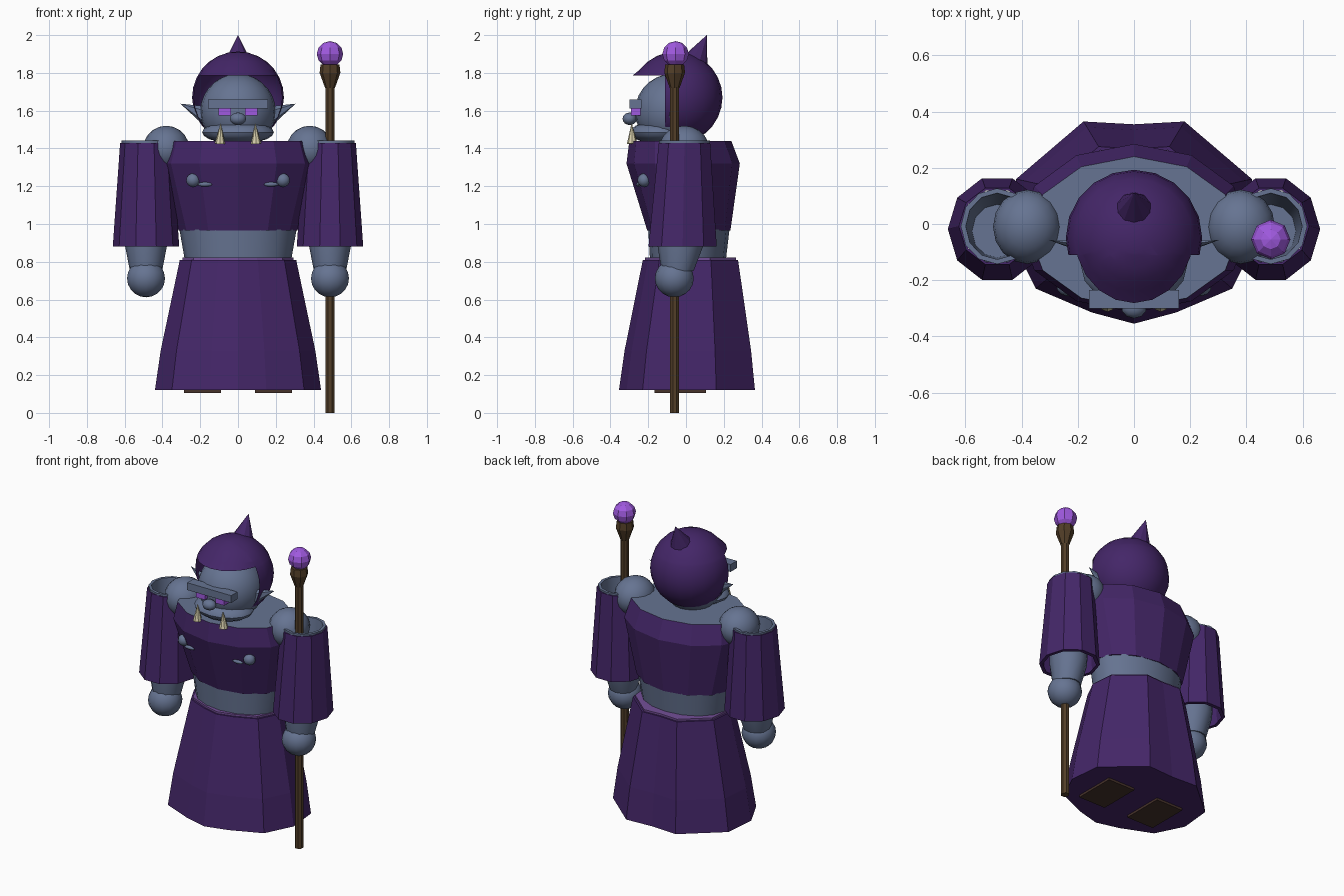
import bpy, bmesh, math
from mathutils import Vector, Matrix

if "Cube" in bpy.data.objects:
    bpy.data.objects.remove(bpy.data.objects["Cube"])


def material(name, rgb):
    lin = [((c / 255 + 0.055) / 1.055) ** 2.4 for c in rgb] + [1.0]
    m = bpy.data.materials.new(name)
    m.use_nodes = True
    m.diffuse_color = lin
    m.node_tree.nodes["Principled BSDF"].inputs["Base Color"].default_value = lin
    return m


skin = material("slate blue skin", (102, 116, 146))
cloth = material("deep purple cloth", (68, 38, 104))
sash = material("light purple sash", (116, 80, 152))
glow = material("glowing violet", (160, 90, 224))
wood = material("dark wood", (82, 62, 40))
ivory = material("ivory", (216, 208, 172))
leather = material("brown leather", (70, 50, 42))


def finish(name, bm, mats, smooth=0):
    bmesh.ops.recalc_face_normals(bm, faces=bm.faces[:])
    me = bpy.data.meshes.new(name)
    bm.to_mesh(me)
    bm.free()
    ob = bpy.data.objects.new(name, me)
    bpy.context.collection.objects.link(ob)
    for m in mats if isinstance(mats, list) else [mats]:
        me.materials.append(m)
    if smooth:
        me.shade_smooth()
        me.set_sharp_from_angle(angle=math.radians(smooth))
    return ob


def ellipse(n, rx, ry, cx=0, cy=0, turn=0.0):
    ang = [2 * math.pi * (i + turn) / n for i in range(n)]
    return [(cx + rx * math.cos(a), cy + ry * math.sin(a)) for a in ang]


def loft(name, rings, mats, cap_bottom=True, cap_top=True, smooth=0, top_mat=0):
    """Skin a stack of (height, outline) rings."""
    bm = bmesh.new()
    rows = [[bm.verts.new((x, y, z)) for x, y in pts] for z, pts in rings]
    n = len(rows[0])
    for a, b in zip(rows, rows[1:]):
        for i in range(n):
            j = (i + 1) % n
            bm.faces.new((a[i], a[j], b[j], b[i]))
    if cap_bottom:
        bm.faces.new(rows[0])
    if cap_top:
        bm.faces.new(rows[-1]).material_index = top_mat
    return finish(name, bm, mats, smooth)


def ball(name, loc, radii, mat, seg=16, rings=10, smooth=40):
    bm = bmesh.new()
    bmesh.ops.create_uvsphere(bm, u_segments=seg, v_segments=rings, radius=1)
    bmesh.ops.transform(bm, verts=bm.verts[:],
                        matrix=Matrix.Translation(loc) @ Matrix.Diagonal((*radii, 1)))
    return finish(name, bm, mat, smooth)


def box(name, lo, hi, mat):
    lo, hi = Vector(lo), Vector(hi)
    bm = bmesh.new()
    bmesh.ops.create_cube(bm, size=1)
    bmesh.ops.transform(bm, verts=bm.verts[:], matrix=Matrix.Translation(
        (lo + hi) / 2) @ Matrix.Diagonal((*(hi - lo), 1)))
    return finish(name, bm, mat)


def spike(name, base, tip, radius, mat, seg=8, flat=1.0):
    base, tip = Vector(base), Vector(tip)
    d = tip - base
    bm = bmesh.new()
    bmesh.ops.create_cone(bm, cap_ends=True, segments=seg, radius1=radius,
                          radius2=0, depth=d.length)
    bmesh.ops.transform(bm, verts=bm.verts[:], matrix=Matrix.Translation(
        (base + tip) / 2) @ Matrix.Diagonal((1, flat, 1, 1))
        @ d.to_track_quat('Z', 'Y').to_matrix().to_4x4())
    return finish(name, bm, mat)


# Skirt with an uneven hem, and the sash on top of it
half = [(0, -.355), (.15, -.315), (.35, -.23), (.44, -.05), (.42, .16), (.18, .365)]
hem = half + [(0, .355)] + [(-x, y) for x, y in reversed(half[1:])]


def hem_ring(s, dy=0):
    return [(x * s, y * s + dy) for x, y in hem]


loft("skirt", [(.12, hem_ring(1)), (.33, hem_ring(.93, .005)), (.81, hem_ring(.70, .02))], cloth)
loft("sash", [(.80, hem_ring(.67, .02)), (.822, hem_ring(.67, .02))], sash)

# Bare waist and the robe top, whose upper face is the bare neckline
loft("waist", [(.80, ellipse(16, .28, .20, 0, .01)),
               (.97, ellipse(16, .31, .215, 0, .015))], skin, smooth=40)
loft("robe_top", [(.965, ellipse(12, .315, .22, 0, .015)),
                  (1.32, ellipse(12, .41, .30, 0, -.015)),
                  (1.44, ellipse(12, .375, .27, 0, -.03))], [cloth, skin], top_mat=1)

# Head
ball("head", (0, -.07, 1.595), (.2, .2, .2), skin, 20, 14)
ball("jaw", (0, -.145, 1.485), (.19, .15, .06), skin, 16, 10)
ball("nose", (0, -.298, 1.557), (.045, .038, .033), skin, 10, 8)
box("brow", (-.16, -.30, 1.612), (.16, -.235, 1.66), skin)

# Hood: a shell cut open over the face, with a brim pulled forward
brim_z, open_y = 1.787, -.11
bm = bmesh.new()
bmesh.ops.create_uvsphere(bm, u_segments=20, v_segments=14, radius=.243)
bmesh.ops.translate(bm, verts=bm.verts[:], vec=(0, -.05, 1.67))
for co, no in (((0, 0, brim_z), (0, 0, 1)), ((0, open_y, 0), (0, 1, 0))):
    bmesh.ops.bisect_plane(bm, geom=bm.verts[:] + bm.edges[:] + bm.faces[:],
                           plane_co=co, plane_no=no)
gone = [f for f in bm.faces if f.calc_center_median().y < open_y
        and f.calc_center_median().z < brim_z]
bmesh.ops.delete(bm, geom=gone, context='FACES')
for v in bm.verts:
    if abs(v.co.z - brim_z) < .002 and v.co.y < open_y - .001:
        v.co.y = open_y + (v.co.y - open_y) * 1.13
finish("hood", bm, cloth, 40)
spike("hood_spike", (0, .045, 1.85), (0, .11, 2.0), .075, cloth, 10)

for s, side in ((1, "left"), (-1, "right")):
    # Face details
    box(side + "_eye", (s * .07 - .032, -.29, 1.575), (s * .07 + .032, -.24, 1.611), glow)
    spike(side + "_tusk", (s * .095, -.285, 1.425), (s * .092, -.288, 1.535), .028, ivory)
    spike(side + "_ear", (s * .17, -.09, 1.575), (s * .305, -.045, 1.637), .05, skin, 6, .5)
    # Shoulder, arm tube, hand and wide sleeve
    ball(side + "_shoulder", (s * .38, -.01, 1.40), (.122, .132, .12), skin)
    cx = s * .487
    loft(side + "_arm", [(.75, ellipse(12, .085, .085, cx, -.045)),
                         (.88, ellipse(12, .11, .12, cx, -.03)),
                         (1.442, ellipse(12, .13, .135, cx, -.008)),
                         (1.442, ellipse(12, .112, .118, cx, -.008)),
                         (1.0, ellipse(12, .09, .095, cx, -.025))], skin, smooth=40)
    ball(side + "_hand", (cx, -.062, .712), (.103, .103, .1), skin, 14, 10)
    loft(side + "_sleeve", [(.88, ellipse(10, .155, .165, cx, -.018)),
                            (.88, ellipse(10, .176, .19, cx, -.018)),
                            (1.43, ellipse(10, .137, .143, cx, -.008)),
                            (1.43, ellipse(10, .128, .134, cx, -.008))],
         cloth, False, False)
    # Chest ornaments
    ball(side + "_chest_stud", (s * .238, -.222, 1.232), (.038, .035, .036), skin, 10, 8)
    ball(side + "_chest_stud_tail", (s * .175, -.252, 1.21), (.04, .012, .012), skin, 8, 6)
    # Soles
    box(side + "_shoe", (s * .187 - .098, -.167, .105), (s * .187 + .098, .107, .16), leather)

# Staff with flared head and orb
sx, sy = .487, -.06
loft("staff_shaft", [(z, ellipse(8, .026, .026, sx, sy, .5)) for z in (0, 1.73)], wood)
loft("staff_head", [(z, ellipse(8, r, r, sx, sy)) for z, r in
                    ((1.72, .026), (1.80, .055), (1.845, .05))], wood)
ball("staff_orb", (sx, sy + .005, 1.90), (.07, .07, .068), glow, 8, 6, 0)
